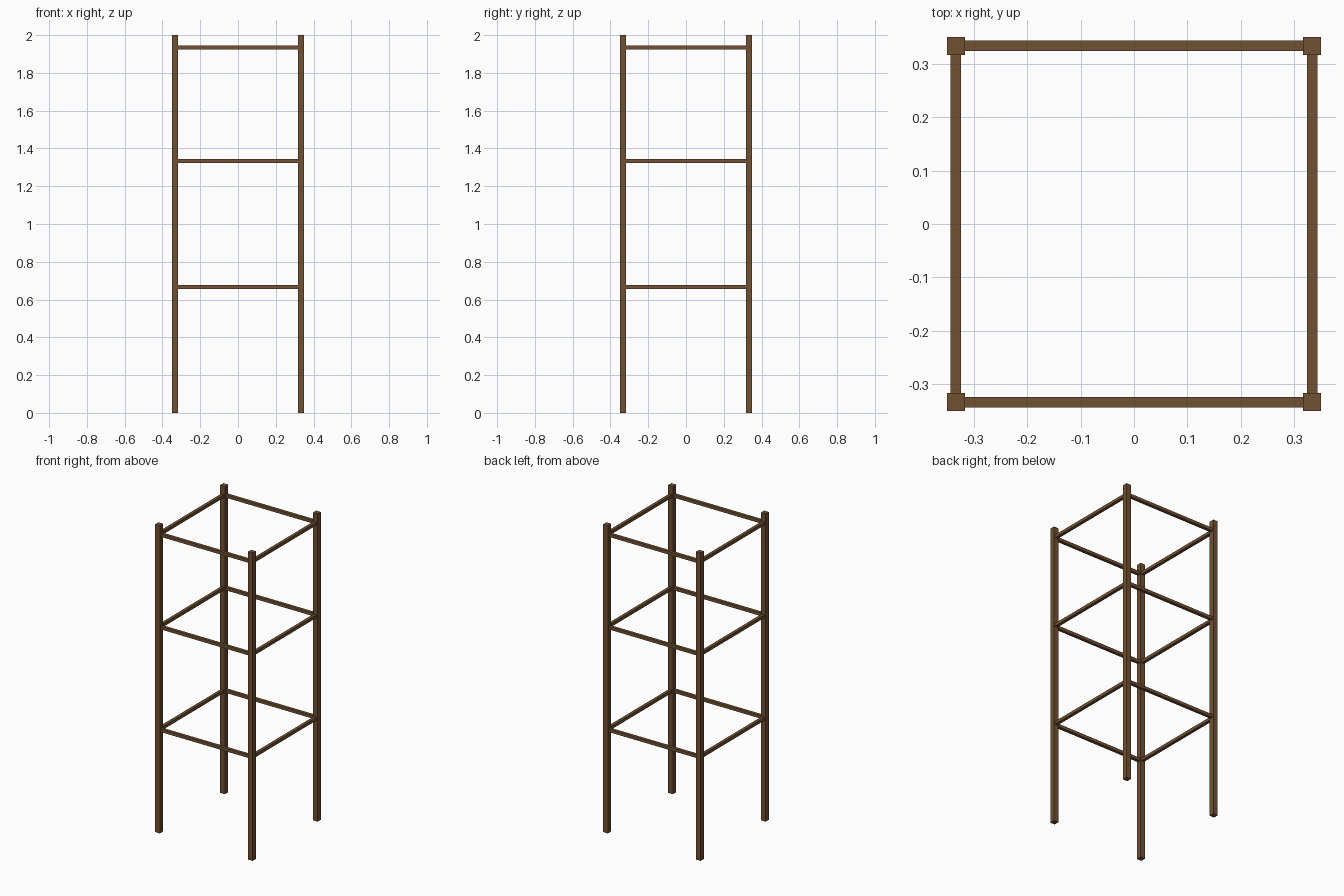
import bpy

if "Cube" in bpy.data.objects:
    bpy.data.objects.remove(bpy.data.objects["Cube"], do_unlink=True)

# Single brown wood colour
wood = bpy.data.materials.new("brown wood")
wood.use_nodes = True
colour = (0.165, 0.082, 0.032, 1)
wood.diffuse_color = colour
wood.node_tree.nodes["Principled BSDF"].inputs["Base Color"].default_value = colour

HEIGHT = 2.0
REACH = 1 / 3        # post centre line from the middle
POST = 0.1 / 3       # post thickness
RAIL = 0.02          # rail thickness


def box(name, centre, size):
    bpy.ops.mesh.primitive_cube_add(size=1, location=centre)
    ob = bpy.context.object
    ob.name = name
    ob.scale = size
    bpy.ops.object.transform_apply(location=False, rotation=False, scale=True)
    ob.data.materials.append(wood)


# Four square corner posts
for sx, side in ((-1, "right"), (1, "left")):
    for sy, end in ((-1, "front"), (1, "back")):
        box(f"{end}_{side}_post", (sx * REACH, sy * REACH, HEIGHT / 2),
            (POST, POST, HEIGHT))

# Three square rings of rails between the posts
length = 2 * REACH - POST
for level, z in (("lower", 2 / 3), ("middle", 4 / 3), ("upper", 1.935)):
    for s, end, side in ((-1, "front", "right"), (1, "back", "left")):
        box(f"{level}_{end}_rail", (0, s * REACH, z), (length, RAIL, RAIL))
        box(f"{level}_{side}_rail", (s * REACH, 0, z), (RAIL, length, RAIL))
